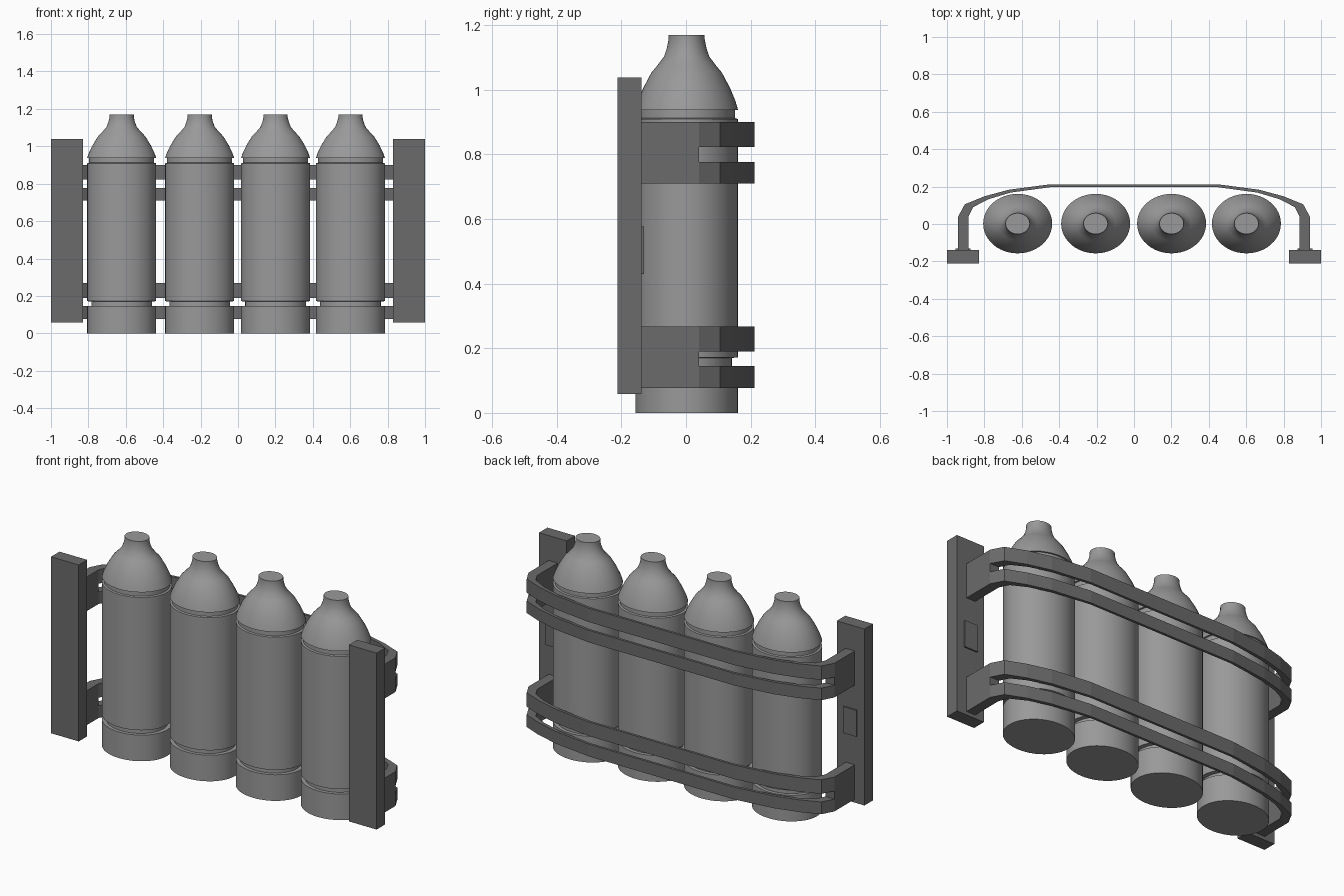
import bpy, bmesh, math

if "Cube" in bpy.data.objects:
    bpy.data.objects.remove(bpy.data.objects["Cube"])

SEG = 48


def material(name, v):
    m = bpy.data.materials.new(name)
    m.diffuse_color = (v, v, v, 1)
    m.use_nodes = True
    m.node_tree.nodes["Principled BSDF"].inputs["Base Color"].default_value = m.diffuse_color
    return m


STEEL = material("bottle_grey", 0.32)
DARK = material("frame_dark_grey", 0.145)


def finish(name, bm, mat, smooth=False):
    bmesh.ops.recalc_face_normals(bm, faces=bm.faces)
    me = bpy.data.meshes.new(name)
    bm.to_mesh(me)
    bm.free()
    me.materials.append(mat)
    ob = bpy.data.objects.new(name, me)
    bpy.context.collection.objects.link(ob)
    if smooth:
        bpy.ops.object.select_all(action='DESELECT')
        ob.select_set(True)
        bpy.context.view_layer.objects.active = ob
        bpy.ops.object.shade_smooth_by_angle(angle=math.radians(30))
    return ob


def box(name, x0, x1, y0, y1, z0, z1):
    bm = bmesh.new()
    bmesh.ops.create_cube(bm, size=1)
    for v in bm.verts:
        v.co = ((x0 + x1) / 2 + v.co.x * (x1 - x0),
                (y0 + y1) / 2 + v.co.y * (y1 - y0),
                (z0 + z1) / 2 + v.co.z * (z1 - z0))
    return finish(name, bm, DARK)


def lathe(name, profile, x, y, sx):
    """Revolve (radius, z) points, stretched along x, with capped ends."""
    bm = bmesh.new()
    rings = []
    for r, z in profile:
        rings.append([bm.verts.new((x + sx * r * math.cos(2 * math.pi * i / SEG),
                                    y + r * math.sin(2 * math.pi * i / SEG), z))
                      for i in range(SEG)])
    for a, b in zip(rings, rings[1:]):
        for i in range(SEG):
            j = (i + 1) % SEG
            bm.faces.new((a[i], a[j], b[j], b[i]))
    bm.faces.new(rings[0])
    bm.faces.new(rings[-1])
    return finish(name, bm, STEEL, True)


def band(name, outer, inner, z0, z1):
    """Closed strip between two matching paths, extruded in z."""
    bm = bmesh.new()
    sec = [[bm.verts.new((*p, z)) for p, z in ((o, z0), (n, z0), (n, z1), (o, z1))]
           for o, n in zip(outer, inner)]
    for a, b in zip(sec, sec[1:]):
        for i in range(4):
            j = (i + 1) % 4
            bm.faces.new((a[i], a[j], b[j], b[i]))
    bm.faces.new(sec[0])
    bm.faces.new(sec[-1])
    return finish(name, bm, DARK)


# Bottles: grooved body, rounded shoulder, narrow neck
bottle = [(0.159, 0), (0.159, 0.145), (0.14, 0.145), (0.14, 0.17), (0.159, 0.172),
          (0.159, 0.909), (0.15, 0.912), (0.15, 0.938), (0.159, 0.938), (0.151, 0.965),
          (0.134, 1.006), (0.109, 1.053), (0.09, 1.076), (0.07, 1.103), (0.061, 1.13),
          (0.056, 1.155), (0.056, 1.17)]
for k, x in enumerate((-0.622, -0.205, 0.201, 0.601)):
    lathe(f"bottle_{k + 1}", bottle, x, 0.002, 1.16)

# Strap paths for the right half, mirrored to form the full arch
outer = [(0.94, 0.04), (0.905, 0.105), (0.80, 0.148), (0.67, 0.183), (0.45, 0.212)]
inner = [(0.885, 0.04), (0.86, 0.09), (0.78, 0.132), (0.66, 0.168), (0.44, 0.198)]


def mirrored(path):
    return path + [(-x, y) for x, y in reversed(path)]


for level, (z0, z1, z2, z3) in (("lower", (0.077, 0.145, 0.19, 0.268)),
                                ("upper", (0.71, 0.777, 0.823, 0.90))):
    # Twin curved straps
    band(f"{level}_strap_bottom", mirrored(outer), mirrored(inner), z0, z1)
    band(f"{level}_strap_top", mirrored(outer), mirrored(inner), z2, z3)
    # Solid arms joining the straps to the posts
    for side, s in (("left", -1), ("right", 1)):
        xs = sorted((s * 0.885, s * 0.94))
        box(f"{level}_arm_{side}", *xs, -0.14, 0.04, z0, z3)

# Posts with a small raised plate on the inner face
for side, s in (("left", -1), ("right", 1)):
    box(f"post_{side}", *sorted((s * 0.83, s * 1.0)), -0.212, -0.138, 0.058, 1.038)
    box(f"post_plate_{side}", *sorted((s * 0.875, s * 0.955)), -0.15, -0.13, 0.43, 0.577)
